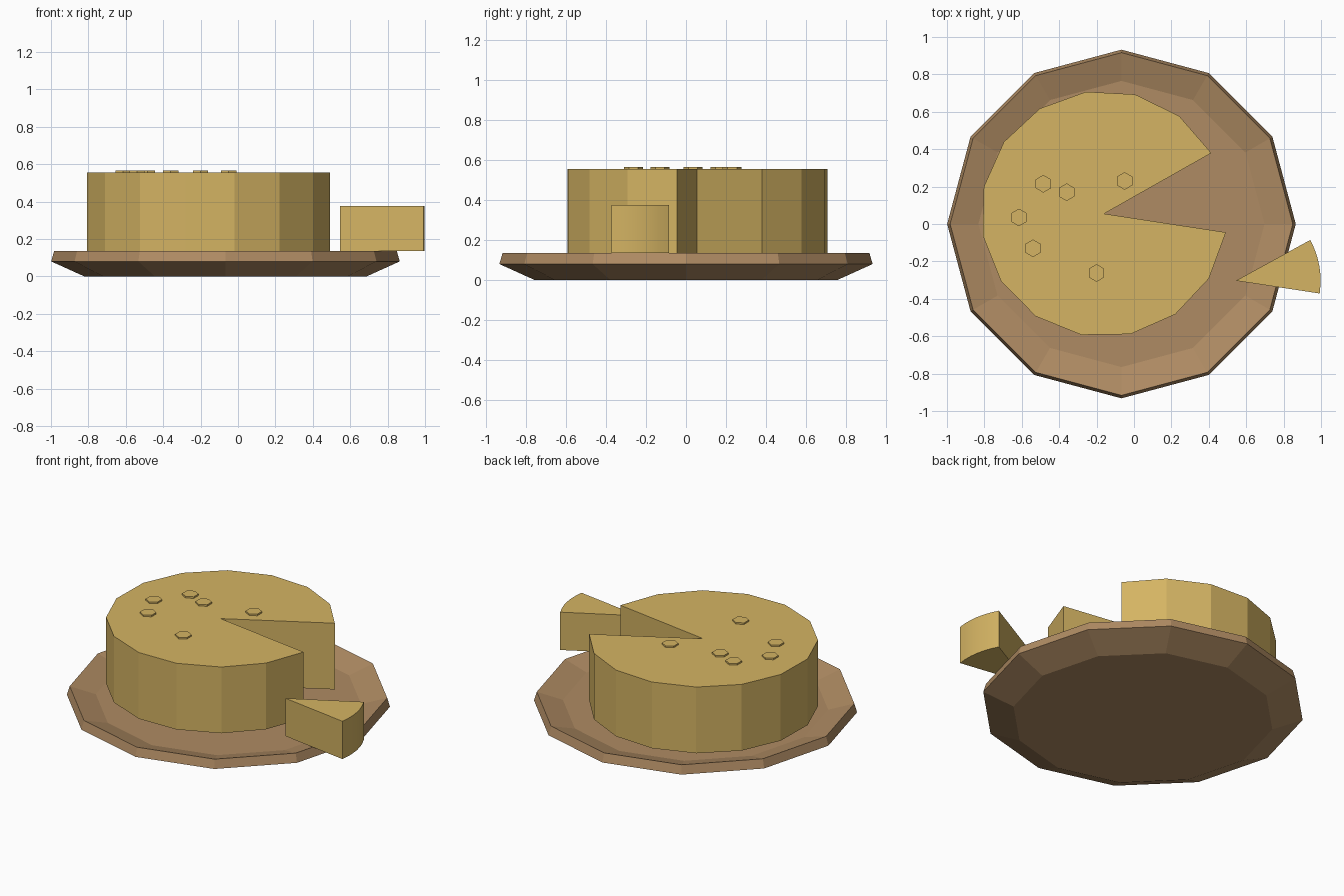
import bpy, math

if "Cube" in bpy.data.objects:
    bpy.data.objects.remove(bpy.data.objects["Cube"])


def material(name, rgb):
    m = bpy.data.materials.new(name)
    m.diffuse_color = (*rgb, 1)
    m.use_nodes = True
    m.node_tree.nodes["Principled BSDF"].inputs["Base Color"].default_value = m.diffuse_color
    return m


CHEESE = material("golden cheese", (0.66, 0.455, 0.125))
WOOD = material("brown wood", (0.43, 0.26, 0.125))


def add_mesh(name, verts, faces, mat):
    me = bpy.data.meshes.new(name)
    me.from_pydata(verts, [], faces)
    me.materials.append(mat)
    ob = bpy.data.objects.new(name, me)
    bpy.context.collection.objects.link(ob)
    return ob


def loft(name, rings, mat):
    """Join equal-sized closed rings, capping both ends."""
    n = len(rings[0])
    verts = [p for r in rings for p in r]
    faces = [tuple(reversed(range(n)))]
    for k in range(len(rings) - 1):
        for i in range(n):
            j = (i + 1) % n
            faces.append((k * n + i, k * n + j, (k + 1) * n + j, (k + 1) * n + i))
    faces.append(tuple(range((len(rings) - 1) * n, len(rings) * n)))
    return add_mesh(name, verts, faces, mat)


def ring(cx, cy, r, z, n, start=0.0):
    return [(cx + r * math.cos(start + math.tau * i / n),
             cy + r * math.sin(start + math.tau * i / n), z) for i in range(n)]


def sector(name, cx, cy, r, a0, a1, segs, z0, z1, mat):
    """Upright block cut from a round, with its point at the centre."""
    angles = [math.radians(a0 + (a1 - a0) * i / segs) for i in range(segs + 1)]
    outline = [(cx, cy)] + [(cx + r * math.cos(a), cy + r * math.sin(a)) for a in angles]
    return loft(name, [[(x, y, z) for x, y in outline] for z in (z0, z1)], mat)


# Twelve-sided dished plate: underside, rim, inner slope, floor
profile = [(0.755, 0.0), (0.932, 0.08), (0.916, 0.135), (0.765, 0.09)]
loft("plate", [ring(-0.067, 0, r, z, 12) for r, z in profile], WOOD)

# Round with a wedge missing
sector("main_round", -0.16, 0.055, 0.659, 29.5, 351.3, 14, 0.135, 0.555, CHEESE)

# Smaller wedge resting on the rim, with a smooth curved back
wedge = sector("cut_wedge", 0.545, -0.303, 0.453, -8.7, 28.7, 6, 0.135, 0.375, CHEESE)
bpy.context.view_layer.objects.active = wedge
wedge.select_set(True)
bpy.ops.object.shade_smooth_by_angle(angle=math.radians(30))

# Hexagonal studs on top
for x, y in [(-0.485, 0.215), (-0.36, 0.17), (-0.05, 0.23),
             (-0.615, 0.035), (-0.54, -0.13), (-0.2, -0.262)]:
    loft("top_stud", [ring(x, y, 0.047, z, 6, math.pi / 6) for z in (0.545, 0.565)], CHEESE)
